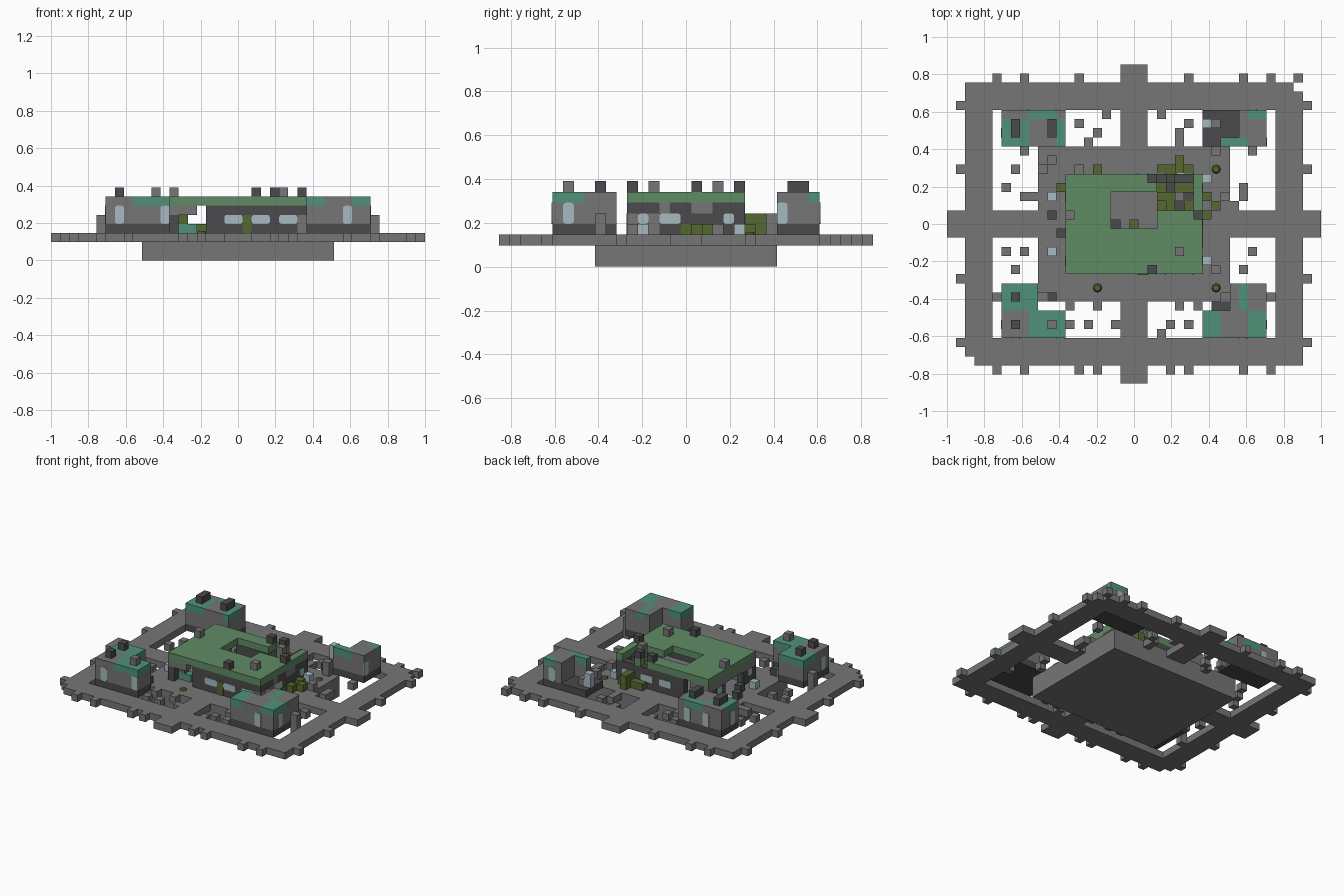
import bpy, bmesh, random
from mathutils import Vector
from itertools import product

random.seed(4)
if "Cube" in bpy.data.objects:
    bpy.data.objects.remove(bpy.data.objects["Cube"])

U = 2 / 41  # block size; all parts are laid out in whole blocks
COLOURS = {
    "stone": (0.18, 0.18, 0.18),
    "dark_stone": (0.07, 0.07, 0.075),
    "roof_green": (0.118, 0.26, 0.13),
    "copper_teal": (0.08, 0.29, 0.19),
    "pale_glass": (0.38, 0.49, 0.53),
    "vine_olive": (0.093, 0.14, 0.03),
}
NAMES = list(COLOURS)
MATS = []
for name, rgb in COLOURS.items():
    m = bpy.data.materials.new(name)
    m.use_nodes = True
    m.diffuse_color = (*rgb, 1)
    m.node_tree.nodes["Principled BSDF"].inputs["Base Color"].default_value = (*rgb, 1)
    MATS.append(m)
STONE, DARK, GREEN, TEAL, GLASS, VINE = range(len(NAMES))


def finish(name, bm):
    me = bpy.data.meshes.new(name)
    bm.to_mesh(me)
    bm.free()
    for m in MATS:
        me.materials.append(m)
    ob = bpy.data.objects.new(name, me)
    bpy.context.collection.objects.link(ob)
    return ob


def block(x0, x1, y0, y1, z0, z1):
    """Inclusive range of blocks."""
    return set(product(range(x0, x1 + 1), range(y0, y1 + 1), range(z0, z1 + 1)))


def build(name, cells, colour=STONE):
    """Skin a set of blocks, keeping only the exposed faces."""
    bm = bmesh.new()
    verts = {}
    for c in cells:
        mat = colour(*c) if callable(colour) else colour
        for axis, side in product(range(3), (-1, 1)):
            n = list(c)
            n[axis] += side
            if tuple(n) in cells:
                continue
            a, b = (axis + 1) % 3, (axis + 2) % 3
            ring = []
            for da, db in ((-1, -1), (1, -1), (1, 1), (-1, 1))[::side]:
                p = [2 * k for k in c]
                p[axis] += side
                p[a] += da
                p[b] += db
                p = tuple(p)
                if p not in verts:
                    verts[p] = bm.verts.new((p[0] * U / 2, p[1] * U / 2, (p[2] + 1) * U / 2))
                ring.append(verts[p])
            bm.faces.new(ring).material_index = mat
    bmesh.ops.dissolve_limit(bm, angle_limit=0.01, verts=bm.verts, edges=bm.edges, delimit={"MATERIAL"})
    return finish(name, bm)


def pane(name, axis, side, plane, along, width, z0, height, mat=GLASS):
    """Thin round-cornered plate on a wall; plane is the wall block row."""
    size, pos = [0, 0, height * U], [0, 0, (z0 + height / 2) * U]
    size[axis], size[1 - axis] = 0.008, width * U
    pos[axis], pos[1 - axis] = (plane + side / 2) * U, along * U
    bm = bmesh.new()
    bmesh.ops.create_cube(bm, size=1)
    for v in bm.verts:
        v.co = Vector([v.co[k] * size[k] + pos[k] for k in range(3)])
    edges = [e for e in bm.edges if abs((e.verts[0].co - e.verts[1].co)[axis]) > 0.001]
    bmesh.ops.bevel(bm, geom=edges, offset=0.014, segments=3, affect="EDGES", profile=0.5)
    for f in bm.faces:
        f.material_index = mat
    finish(name, bm)


# Foundation and pierced terrace with crossing walkways
build("foundation", block(-10, 10, -8, 8, 0, 1))
terrace = block(-18, 18, -15, 15, 2, 2) - block(-15, 15, -12, 12, 2, 2)
terrace |= block(-10, 10, -8, 8, 2, 2) | block(-1, 1, -17, 17, 2, 2) | block(-20, 20, -1, 1, 2, 2)
terrace -= {(18, 15, 2), (-18, -15, 2)}
for sx, sy in product((-1, 1), repeat=2):
    terrace |= {(sx * i, sy * 16, 2) for i in (4, 6, 12, 15)}
    terrace |= {(sx * 19, sy * j, 2) for j in (6, 13)}
terrace = (terrace - {(-4, 16, 2), (4, 16, 2)}) | {(18, 16, 2)}
build("terrace", terrace)

# Broken paving in the openings of the terrace
paving = [(-6, 11), (-3, 12), (-4, 10), (-5, 9), (3, 12), (6, 11), (5, 10), (5, 9),
          (-13, 6), (-12, 8), (-14, 4), (-12, 3), (-11, 3), (13, 8), (12, 4), (12, 3), (11, 2),
          (-14, -3), (-13, -5), (-12, -3), (13, -3), (12, -5), (-7, -9), (-7, -11), (-5, -11),
          (-4, -9), (-2, -11), (3, -12), (4, -11), (6, -11), (5, -9), (7, -9)]
build("broken_paving", {(x, y, 2) for x, y in paving})
build("loose_posts", block(-15, -15, -8, -8, 2, 4) | block(15, 15, -8, -8, 2, 4))


def tower_colour(is_teal):
    def rule(x, y, z):
        if z == 3:
            return DARK
        return TEAL if z == 6 and is_teal(x, y) else STONE
    return rule


# Corner towers: dark footing, stone walls, patchy copper top
build("front_right_tower", block(-14, -8, -12, -10, 3, 6) | block(-14, -11, -9, -7, 3, 6),
      tower_colour(lambda x, y: x >= -11 if y < -9 else True))
build("front_left_tower", block(8, 14, -12, -10, 3, 6) | block(11, 14, -9, -7, 3, 6),
      tower_colour(lambda x, y: (x < 10 or x > 12) if y < -9 else x == 12))
build("back_right_tower", block(-14, -8, 9, 12, 3, 6),
      tower_colour(lambda x, y: (x < -11 or x == -8) if y < 12 else -12 < x < -8))
ruin = block(8, 14, 9, 12, 3, 3) | block(10, 14, 9, 9, 3, 6) | block(12, 14, 9, 12, 3, 6)
build("back_left_ruined_tower", ruin,
      tower_colour(lambda x, y: x <= 12 if y == 9 else (y == 12 and x > 12)))

# Battlement stubs
build("dark_battlements", block(-13, -13, 10, 11, 7, 7) | block(-9, -9, 10, 11, 7, 7)
      | {(-13, -8, 7), (-13, -11, 7), (2, 5, 7), (4, 5, 7), (2, -5, 7), (7, 1, 7)}, DARK)
build("stone_battlements", {(-9, -11, 7), (-7, 1, 7), (5, -3, 7), (5, 3, 7)})

# Tower windows
for x in (-13, -8, 12):
    pane("tower_window_front", 1, -1, -12, x, 1, 4, 2)
for x in (-12, -9, 13):
    pane("tower_window_back", 1, 1, 12, x, 1, 4, 2)
for y in (-11, 9):
    pane("tower_window_left", 0, 1, 14, y, 1, 4, 2)
for y in (-11, 10):
    pane("tower_window_right", 0, -1, -14, y, 1, 4, 2)

# Central hall: hollow walls with a broken passage on one side
walls = block(-7, 7, -5, 5, 3, 5) - block(-6, 6, -4, 4, 3, 5)
walls -= block(-6, -4, -5, 5, 3, 4) | block(-4, -4, -5, 5, 5, 5)
walls -= block(-7, -7, -2, 1, 3, 4)


def wall_colour(x, y, z):
    if x == 7 and (z == 5 and y in (-2, 1, 2) or z < 5 and y in (-5, -3)):
        return STONE
    return STONE if x < -3 and z == 5 else DARK


build("hall_walls", walls, wall_colour)

# Hall roof with a courtyard opening and a collapsed, overgrown corner
roof = block(-7, 7, -5, 5, 6, 6) - block(-2, 2, 0, 3, 6, 6)
collapse = block(3, 6, 2, 5, 6, 6) - {(4, 5, 6), (5, 3, 6)}
build("hall_roof", roof - collapse, GREEN)
heap = set()
for x, y in product(range(3, 7), range(2, 5)):
    heap |= block(x, x, y, y, 3, random.choice((3, 4, 5, 5)))
dark_spots = {(4, 4), (5, 2), (6, 3)}
build("overgrown_heap", heap, lambda x, y, z: DARK if (x, y) in dark_spots else VINE)

# Hall windows and doors
for x in (-0.5, 2.5, 5.5):
    pane("hall_window_front", 1, -1, -5, x, 2, 4, 1)
    pane("hall_window_back", 1, 1, 5, x, 2, 4, 1)
for y, w in ((-4, 1), (-1.5, 2), (4, 1)):
    pane("hall_window_left", 0, 1, 7, y, w, 4, 1)
for y in (-4, 3):
    pane("hall_window_right", 0, -1, -7, y, 1, 4, 1)
pane("vine_front_door", 1, -1, -5, 1, 1, 3, 2, VINE)
pane("vine_side_door", 0, 1, 7, 0, 1, 3, 1, VINE)

# Rubble, plants and glass scattered on the terrace
build("fallen_copper", {(-6, -4, 3), (-5, -4, 3)}, TEAL)
build("vines", {(-6, -4, 4), (0, 0, 3), (-4, 6, 3), (-8, 4, 3), (8, 3, 3), (9, 2, 3), (8, 1, 3)}
      | block(3, 6, 6, 6, 3, 3) | block(5, 5, 6, 7, 3, 4), VINE)
build("flat_moss", set(), VINE)
for x, y in ((-4, -7), (9, -7), (9, 6)):
    bm = bmesh.new()
    bmesh.ops.create_cone(bm, cap_ends=True, segments=8, radius1=U / 2, radius2=U / 3, depth=U / 4)
    for v in bm.verts:
        v.co += Vector((x * U, y * U, 3.125 * U))
    for f in bm.faces:
        f.material_index = VINE
    finish("moss_tuft", bm)
bpy.data.objects.remove(bpy.data.objects["flat_moss"])
build("glass_shards", {(-9, 3, 3), (-9, -3, 3), (8, -4, 3), (8, 5, 3)} | block(8, 8, 11, 11, 4, 5), GLASS)
build("dark_rubble", {(-9, -8, 3), (-2, 0, 3), (9, -9, 3), (10, -9, 3), (-9, 1, 3), (-8, -1, 3)}, DARK)
build("stone_rubble", {(-6, 6, 3), (10, 3, 3), (9, -5, 3), (10, -8, 3), (-10, 6, 3), (-10, -8, 3)}
      | block(9, 9, 8, 8, 3, 4) | block(-9, -9, 7, 7, 3, 4) | block(9, 9, 11, 11, 4, 4))
